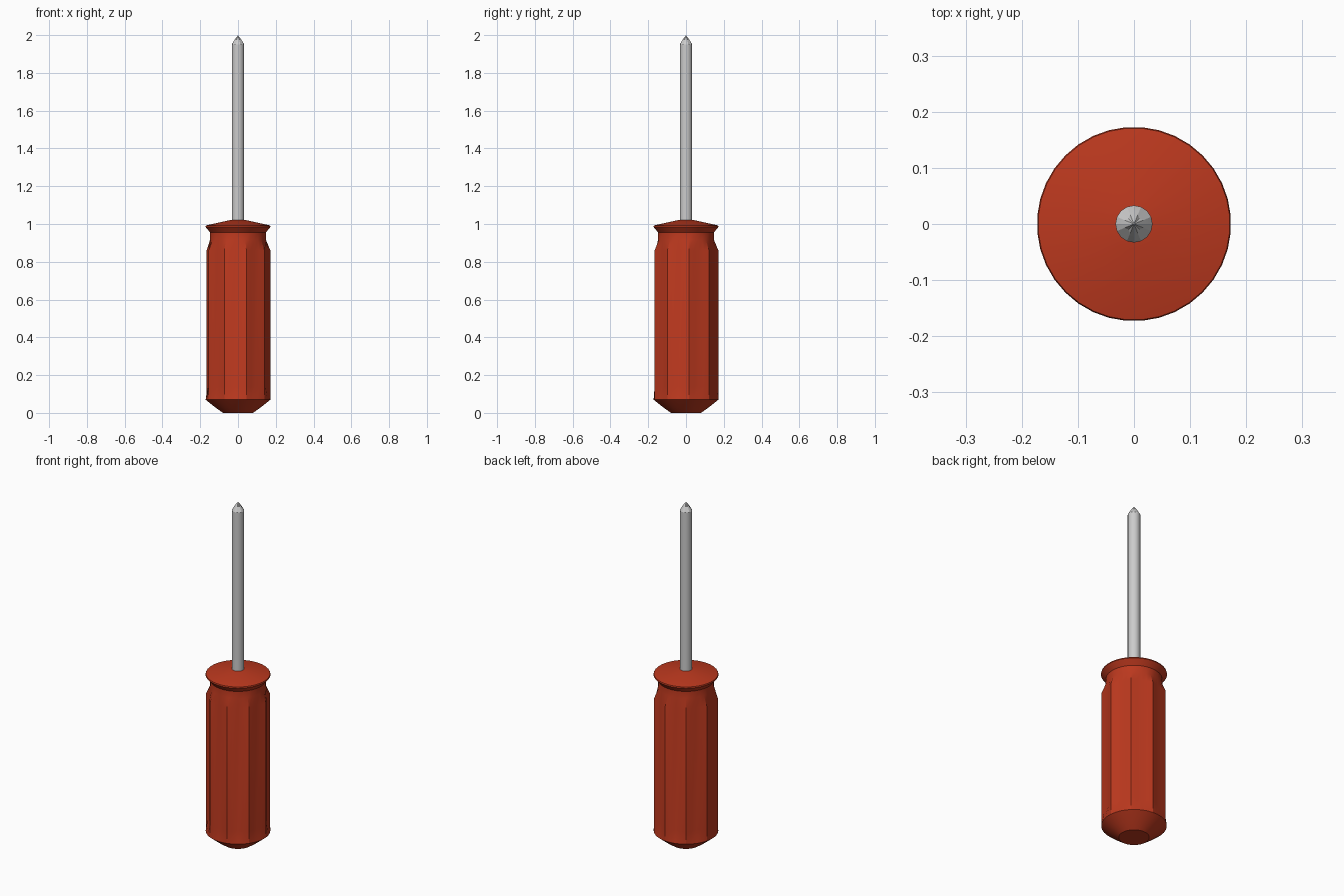
import bpy, bmesh
from math import cos, sin, radians, tau

if "Cube" in bpy.data.objects:
    bpy.data.objects.remove(bpy.data.objects["Cube"])


def loft(name, rings, sides, phase, smooth, apex=None):
    """Each ring is (z, radii); the radii repeat around the circle."""
    bm = bmesh.new()
    loops = []
    for z, radii in rings:
        loop = []
        for i in range(sides):
            a = phase + tau * i / sides
            r = radii[i % len(radii)]
            loop.append(bm.verts.new((r * cos(a), r * sin(a), z)))
        loops.append(loop)
    for low, high in zip(loops, loops[1:]):
        for i in range(sides):
            j = (i + 1) % sides
            bm.faces.new((low[i], low[j], high[j], high[i]))
    bm.faces.new(loops[0][::-1])
    if apex is None:
        bm.faces.new(loops[-1])
    else:
        tip = bm.verts.new((0, 0, apex))
        for i in range(sides):
            bm.faces.new((loops[-1][i], loops[-1][(i + 1) % sides], tip))
    bmesh.ops.recalc_face_normals(bm, faces=bm.faces[:])
    mesh = bpy.data.meshes.new(name)
    bm.to_mesh(mesh)
    bm.free()
    ob = bpy.data.objects.new(name, mesh)
    bpy.context.collection.objects.link(ob)
    bpy.ops.object.select_all(action='DESELECT')
    ob.select_set(True)
    bpy.context.view_layer.objects.active = ob
    bpy.ops.object.shade_smooth_by_angle(angle=radians(smooth))
    return ob


# Handle: round butt, nine shallow flutes, neck and flared collar
flute = (0.172, 0.161, 0.155, 0.161)
handle = loft("handle", [
    (0.0, (0.08,)),
    (0.03, (0.122,)),
    (0.07, (0.172,)),
    (0.14, flute),
    (0.86, flute),
    (0.915, (0.149,)),
    (0.955, (0.148,)),
    (0.985, (0.173,)),
    (0.992, (0.171,)),
    (1.02, (0.045,)),
], 36, radians(5), 20)
red = bpy.data.materials.new("red_plastic")
red.diffuse_color = (0.5, 0.04, 0.013, 1)
red.use_nodes = True
red.node_tree.nodes["Principled BSDF"].inputs["Base Color"].default_value = red.diffuse_color
handle.data.materials.append(red)

# Steel shaft
loft("shaft", [(1.0, (0.033,)), (1.95, (0.033,))], 16, 0, 40)

# Cross-point tip with alternating facets
loft("tip", [
    (1.95, (0.033,)),
    (1.975, (0.018, 0.018, 0.014, 0.018)),
], 16, 0, 5, apex=2.0)
